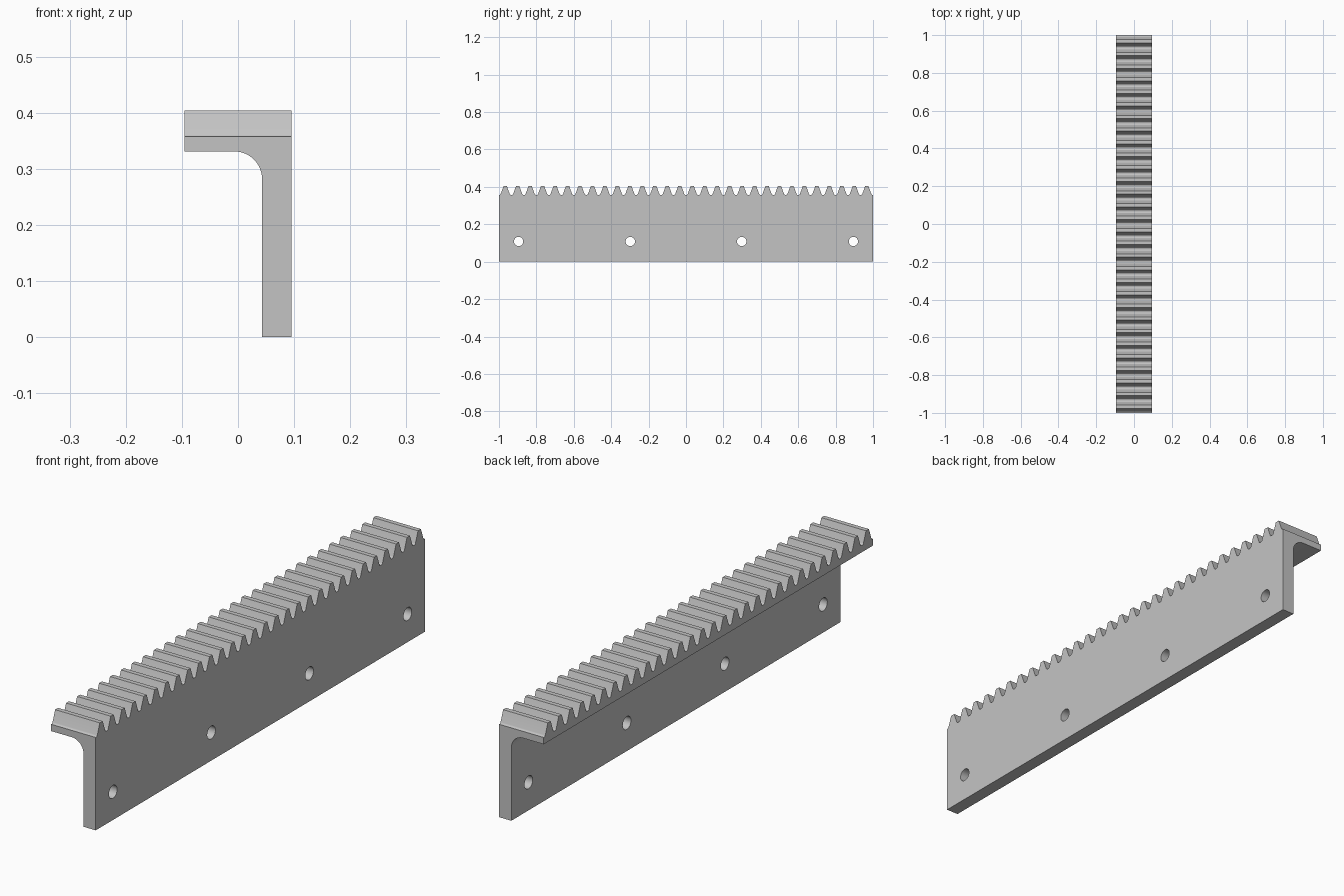
import bpy, bmesh
from math import pi, tan, sin, cos, radians
from mathutils import Vector

cube = bpy.data.objects.get("Cube")
if cube:
    bpy.data.objects.remove(cube, do_unlink=True)

# Main dimensions
TEETH = 30
PITCH = 2 / TEETH
MODULE = PITCH / pi
ANGLE = radians(20)
HALF_W = 0.095
TOP, ROOT = 0.404, 0.357
WEB_X, FLANGE_Z, FILLET = 0.043, 0.331, 0.05
HOLE_Z, HOLE_R = 0.108, 0.025

steel = bpy.data.materials.new("light grey steel")
steel.use_nodes = True
GREY = (0.55, 0.55, 0.55, 1)
steel.diffuse_color = GREY
steel.node_tree.nodes["Principled BSDF"].inputs["Base Color"].default_value = GREY


def prism(name, points, sweep):
    """Closed profile swept along a vector."""
    bm = bmesh.new()
    face = bm.faces.new([bm.verts.new(p) for p in points])
    swept = bmesh.ops.extrude_face_region(bm, geom=[face])
    bmesh.ops.translate(bm, vec=Vector(sweep),
                        verts=[g for g in swept["geom"] if isinstance(g, bmesh.types.BMVert)])
    bmesh.ops.recalc_face_normals(bm, faces=bm.faces)
    mesh = bpy.data.meshes.new(name)
    bm.to_mesh(mesh)
    bm.free()
    obj = bpy.data.objects.new(name, mesh)
    mesh.materials.append(steel)
    bpy.context.collection.objects.link(obj)
    return obj


def arc(cu, cv, r, start, end, steps):
    turns = [radians(start + (end - start) * i / steps) for i in range(steps + 1)]
    return [(cu + r * cos(t), cv + r * sin(t)) for t in turns]


# L-shaped section with a rounded inner corner, made overlong for trimming
section = [(WEB_X, 0), (HALF_W, 0), (HALF_W, TOP + 0.05), (-HALF_W, TOP + 0.05), (-HALF_W, FLANGE_Z)]
section += arc(WEB_X - FILLET, FLANGE_Z - FILLET, FILLET, 90, 0, 12)
rack = prism("toothed_rack", [(x, -1.1, z) for x, z in section], (0, 2.2, 0))

# Straight-sided tooth with rounded roots, as (offset from tooth centre, height)
crest = PITCH / 4 - MODULE * tan(ANGLE)
foot = crest + (TOP - ROOT) * tan(ANGLE)
r = 0.38 * MODULE
root_arc = arc(foot + r * tan(radians(35)), ROOT + r, r, 200, 270, 5)
right_side = [(crest, TOP)] + root_arc
left_side = [(-y, z) for y, z in reversed(right_side)]

# Toothed side outline trims the section to length and cuts the teeth
outline = [(1, ROOT), (1, -0.1), (-1, -0.1), (-1, ROOT)]
for i in range(TEETH):
    centre = -1 + PITCH * (i + 0.5)
    outline += [(centre + y, z) for y, z in left_side + right_side]
tooth_cutter = prism("tooth_cutter", [(-0.2, y, z) for y, z in outline], (0.4, 0, 0))


def cut(target, cutter, operation):
    cutter.hide_render = True
    mod = target.modifiers.new(cutter.name, 'BOOLEAN')
    mod.operation = operation
    mod.solver = 'EXACT'
    mod.object = cutter
    bpy.ops.object.select_all(action='DESELECT')
    bpy.context.view_layer.objects.active = target
    target.select_set(True)
    bpy.ops.object.modifier_apply(modifier=mod.name)
    bpy.data.objects.remove(cutter, do_unlink=True)


cut(rack, tooth_cutter, 'INTERSECT')

# Mounting holes through the web
for y in (-0.895, -0.298, 0.298, 0.895):
    ring = arc(y, HOLE_Z, HOLE_R, 0, 345, 23)
    cut(rack, prism("hole_cutter", [(0, a, b) for a, b in ring], (0.2, 0, 0)), 'DIFFERENCE')

# Smooth the rounded surfaces, keep the machined edges crisp
bpy.ops.object.shade_smooth_by_angle(angle=radians(18))
